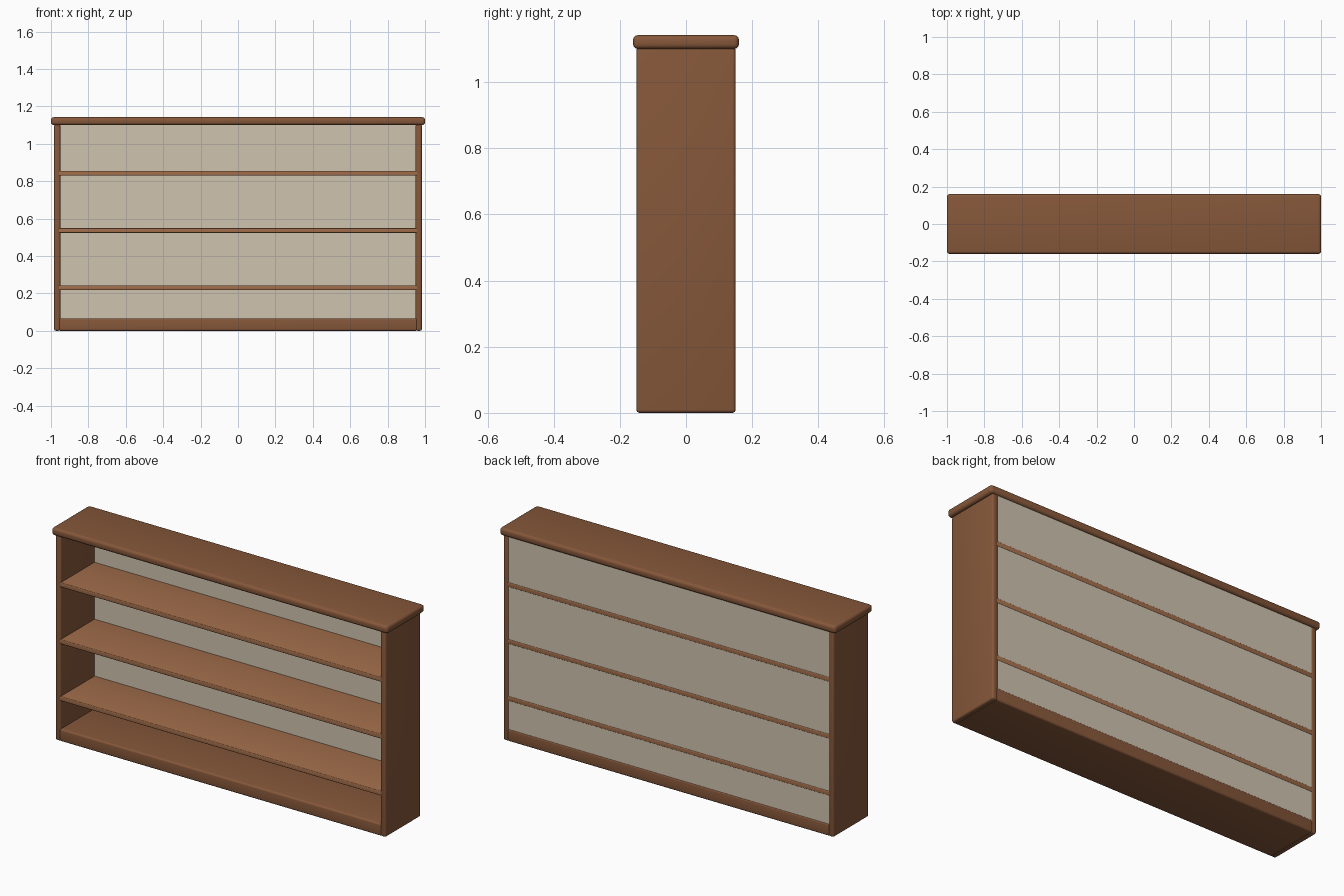
import bpy, bmesh, math

if "Cube" in bpy.data.objects:
    bpy.data.objects.remove(bpy.data.objects["Cube"])


def material(name, color):
    m = bpy.data.materials.new(name)
    m.diffuse_color = (*color, 1)
    m.use_nodes = True
    m.node_tree.nodes["Principled BSDF"].inputs["Base Color"].default_value = m.diffuse_color
    return m


dark_wood = material("dark wood", (0.238, 0.096, 0.042))
light_wood = material("light wood", (0.36, 0.155, 0.07))
cream = material("cream backing", (0.63, 0.55, 0.43))


def board(name, x, y, z, mat, bevel=0.0):
    """Box given by its (min, max) on each axis, with rounded edges."""
    bm = bmesh.new()
    bmesh.ops.create_cube(bm, size=1)
    for v in bm.verts:
        v.co = [lo + (c + 0.5) * (hi - lo) for c, (lo, hi) in zip(v.co, (x, y, z))]
    if bevel:
        bmesh.ops.bevel(bm, geom=bm.edges[:], offset=bevel, segments=4,
                        profile=0.5, affect='EDGES')
    me = bpy.data.meshes.new(name)
    bm.to_mesh(me)
    bm.free()
    me.materials.append(mat)
    ob = bpy.data.objects.new(name, me)
    bpy.context.collection.objects.link(ob)
    bpy.ops.object.select_all(action='DESELECT')
    ob.select_set(True)
    bpy.context.view_layer.objects.active = ob
    if bevel:
        bpy.ops.object.shade_smooth_by_angle(angle=math.radians(40))
    return ob


# Top board with a small overhang
board("top_board", (-1, 1), (-0.16, 0.16), (1.1, 1.142), dark_wood, 0.015)

# Side panels
for name, s in (("left_side", -1), ("right_side", 1)):
    board(name, sorted((s * 0.95, s * 0.983)), (-0.15, 0.15), (0, 1.105), dark_wood, 0.01)

# Base board
board("base_board", (-0.96, 0.96), (-0.15, 0.15), (0, 0.067), dark_wood, 0.01)

# Shelves, reaching through the backing
for i in range(3):
    z = 0.23 + i * 0.306
    board(f"shelf_{i + 1}", (-0.96, 0.96), (-0.149, 0.149),
          (z - 0.0125, z + 0.0125), light_wood, 0.004)

# Thin back panel
board("back_panel", (-0.96, 0.96), (0.138, 0.147), (0.04, 1.11), cream)
